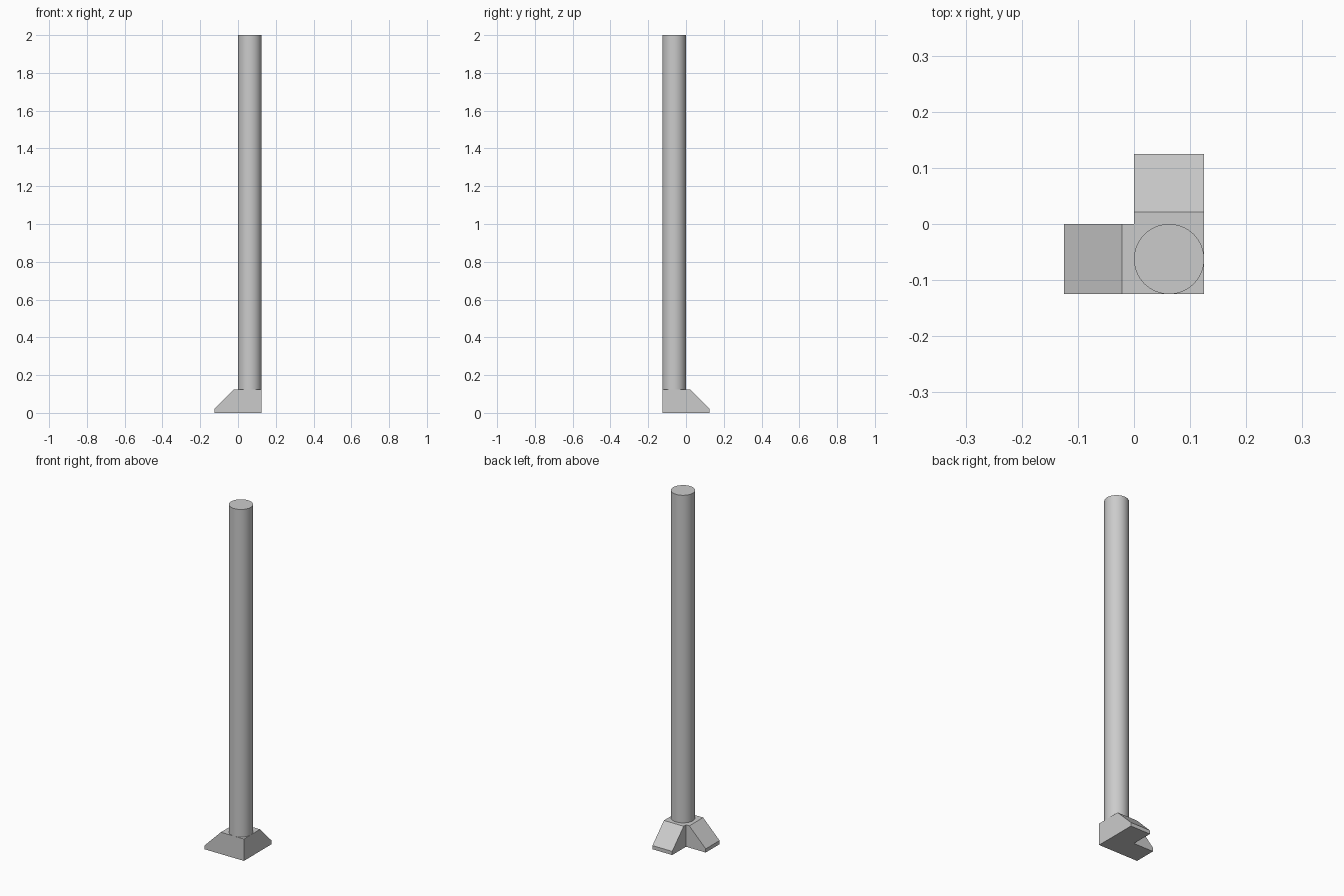
import bpy, bmesh
from mathutils import Matrix

cube = bpy.data.objects.get("Cube")
if cube:
    bpy.data.objects.remove(cube, do_unlink=True)

HALF = 0.125      # half width of the foot, also its height
LIP = 0.021       # height of the upright toe faces
TOP = 2.0

grey = bpy.data.materials.new("plain grey")
grey.use_nodes = True
colour = (0.6, 0.6, 0.6, 1)
grey.diffuse_color = colour
grey.node_tree.nodes["Principled BSDF"].inputs["Base Color"].default_value = colour


def finish(bm, name):
    bmesh.ops.recalc_face_normals(bm, faces=bm.faces)
    mesh = bpy.data.meshes.new(name)
    bm.to_mesh(mesh)
    bm.free()
    mesh.materials.append(grey)
    obj = bpy.data.objects.new(name, mesh)
    bpy.context.collection.objects.link(obj)
    return obj


# Corner foot: L-shaped outline lofted upward, with both toes sloping in
def outline(bm, toe, z):
    points = [(-toe, -HALF), (HALF, -HALF), (HALF, toe), (0, toe), (0, 0), (-toe, 0)]
    return [bm.verts.new((x, y, z)) for x, y in points]


bm = bmesh.new()
rings = [outline(bm, HALF, 0), outline(bm, HALF, LIP), outline(bm, LIP, HALF)]
for low, high in zip(rings, rings[1:]):
    for i in range(len(low)):
        j = (i + 1) % len(low)
        bm.faces.new((low[i], low[j], high[j], high[i]))
bm.faces.new(rings[0])
bm.faces.new(rings[-1])
bmesh.ops.dissolve_limit(bm, angle_limit=0.01, verts=bm.verts, edges=bm.edges)
finish(bm, "corner_foot")

# Round pole standing on the corner, open where it meets the foot
bm = bmesh.new()
bmesh.ops.create_cone(bm, cap_ends=True, segments=64, radius1=HALF / 2, radius2=HALF / 2,
                      depth=TOP - HALF,
                      matrix=Matrix.Translation((HALF / 2, -HALF / 2, (TOP + HALF) / 2)))
base = [f for f in bm.faces if f.calc_center_median().z < HALF + 0.01]
bmesh.ops.delete(bm, geom=base, context="FACES_ONLY")
pole = finish(bm, "pole")
bpy.ops.object.select_all(action="DESELECT")
pole.select_set(True)
bpy.context.view_layer.objects.active = pole
bpy.ops.object.shade_smooth_by_angle()
